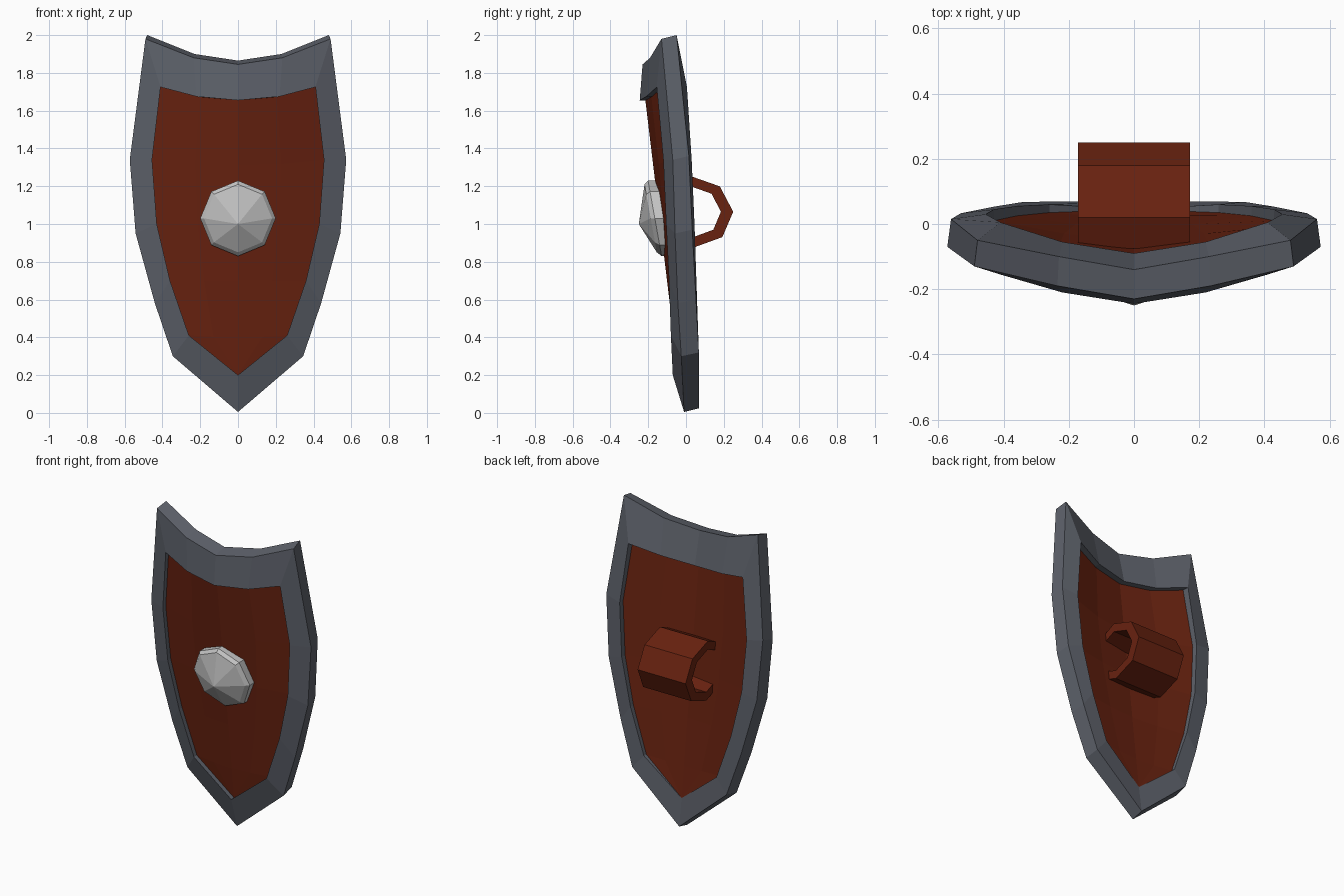
import bpy, bmesh
from math import sin, cos, radians

cube = bpy.data.objects.get("Cube")
if cube:
    bpy.data.objects.remove(cube)


def material(name, colour):
    m = bpy.data.materials.new(name)
    m.use_nodes = True
    m.diffuse_color = (*colour, 1)
    for node in m.node_tree.nodes:
        if node.type == 'BSDF_PRINCIPLED':
            node.inputs["Base Color"].default_value = (*colour, 1)
            node.inputs["Roughness"].default_value = 0.8
    return m


steel = material("dark steel", (0.11, 0.12, 0.145))
leather = material("red brown leather", (0.14, 0.016, 0.005))
silver = material("pale silver", (0.55, 0.55, 0.55))


def loft(name, loops, mat, ring=False):
    """Skin closed loops of equal length, joined in a ring or capped at the ends."""
    bm = bmesh.new()
    rows = [[bm.verts.new(p) for p in loop] for loop in loops]
    pairs = list(zip(rows, rows[1:]))
    if ring:
        pairs.append((rows[-1], rows[0]))
    else:
        bm.faces.new(rows[0])
        bm.faces.new(rows[-1])
    for a, b in pairs:
        for i in range(len(a)):
            j = (i + 1) % len(a)
            bm.faces.new((a[i], a[j], b[j], b[i]))
    bmesh.ops.remove_doubles(bm, verts=bm.verts, dist=0.0005)
    bmesh.ops.recalc_face_normals(bm, faces=bm.faces)
    mesh = bpy.data.meshes.new(name)
    bm.to_mesh(mesh)
    bm.free()
    mesh.materials.append(mat)
    ob = bpy.data.objects.new(name, mesh)
    bpy.context.collection.objects.link(ob)
    return ob


# Half outlines from top centre down to the tip: x, z, front y, back y
outer = [(0, 1.845, -.23, -.14), (.235, 1.88, -.19, -.1), (.49, 1.98, -.13, -.05),
         (.573, 1.34, -.07, .015), (.542, .95, -.058, .033), (.44, .58, -.043, .053),
         (.345, .3, -.025, .068), (0, .005, -.01, .07)]
inner = [(0, 1.655, -.245, -.09), (.22, 1.675, -.21, -.055), (.41, 1.725, -.155, .005),
         (.455, 1.34, -.12, .03), (.43, 1.0, -.105, .045), (.36, .7, -.09, .055),
         (.26, .41, -.08, .06), (0, .2, -.07, .045)]

# Rim: four-cornered section swept round the outline
sections = []
for (ox, oz, of, ob), (ix, iz, jf, jb) in zip(outer, inner):
    sections.append([(ox, of, oz), (ox * .98, ob, oz + .02),
                     (ix, jb, iz), (ix, jf, iz)])
mirrored = [[(-x, y, z) for x, y, z in s] for s in sections[-2:0:-1]]
loft("rim", sections + mirrored, steel, ring=True)

# Panel: curved board recessed inside the rim
steps = (-1, -.5, 0, .5, 1)
rows = []
for (ex, ez, ey, _), zc in zip(inner[2:], (1.655, 1.31, 1.0, .7, .4, .2)):
    yc = -.245 + (1.655 - zc) * .12
    front = [(ex * t, yc + (ey - yc) * abs(t) ** 1.5 + .03, zc + (ez - zc) * t * t)
             for t in steps]
    back = [(x, y + .085, z) for x, y, z in reversed(front)]
    rows.append(front + back)
loft("panel", rows, leather)

# Boss: faceted octagonal cap, tilted with the panel
rings = []
for radius, y, z in ((.2, -.1, 1.03), (.2, -.165, 1.03), (.18, -.187, 1.03), (0, -.25, 1.0)):
    rings.append([(radius * cos(radians(a)), y - .18 * radius * sin(radians(a)),
                   z + radius * sin(radians(a))) for a in range(0, 360, 45)])
loft("boss", rings, silver)

# Grip: wide octagonal strap on the back
def strap(angle, ry, rz):
    dz = rz * sin(radians(angle))
    return .03 + ry * cos(radians(angle)) - .05 * dz, 1.065 + dz


path = [(strap(a, .22, .19), strap(a, .155, .135)) for a in range(-90, 91, 45)]
path.insert(0, ((-.075, .918), (-.075, .972)))
path.append(((-.075, 1.212), (-.075, 1.158)))
w = .172
loft("grip", [[(-w, *o), (w, *o), (w, *i), (-w, *i)] for o, i in path], leather)
